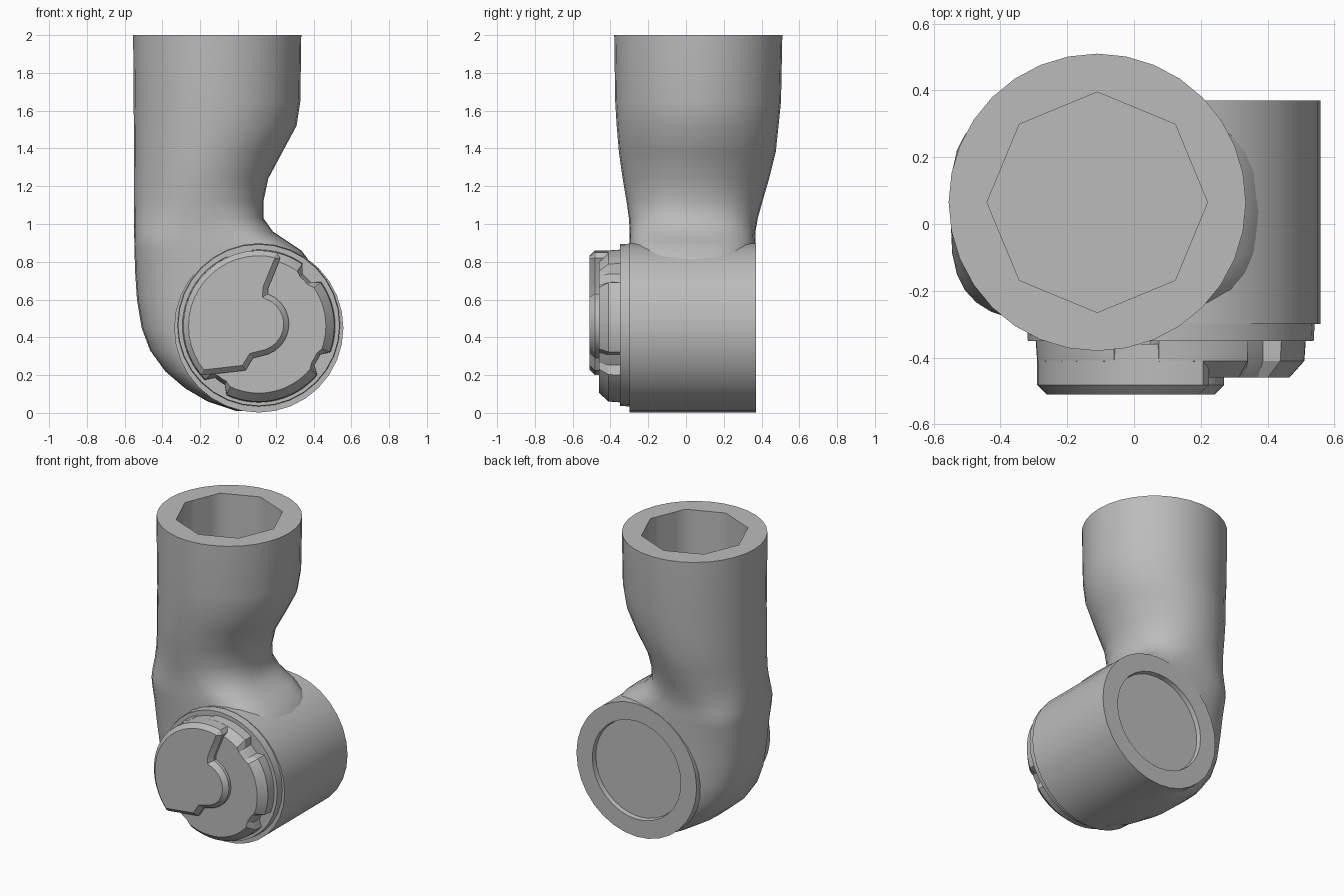
import bpy, bmesh
from math import sin, cos, pi, radians

cube = bpy.data.objects.get("Cube")
if cube:
    bpy.data.objects.remove(cube)

grey = bpy.data.materials.new("plain grey")
grey.use_nodes = True
colour = (0.5, 0.5, 0.5, 1)
grey.diffuse_color = colour
grey.node_tree.nodes["Principled BSDF"].inputs["Base Color"].default_value = colour


def smooth(ob, angle):
    bpy.ops.object.select_all(action='DESELECT')
    bpy.context.view_layer.objects.active = ob
    ob.select_set(True)
    bpy.ops.object.shade_smooth_by_angle(angle=radians(angle))


def finish(name, bm, angle):
    bmesh.ops.recalc_face_normals(bm, faces=bm.faces)
    mesh = bpy.data.meshes.new(name)
    bm.to_mesh(mesh)
    bm.free()
    mesh.materials.append(grey)
    ob = bpy.data.objects.new(name, mesh)
    bpy.context.collection.objects.link(ob)
    smooth(ob, angle)
    return ob


def loft(name, rings, angle=50):
    """Skin rings of equal point count and cap both ends."""
    bm = bmesh.new()
    loops = [[bm.verts.new(p) for p in ring] for ring in rings]
    n = len(loops[0])
    for a, b in zip(loops, loops[1:]):
        for i in range(n):
            j = (i + 1) % n
            bm.faces.new((a[i], a[j], b[j], b[i]))
    bm.faces.new(loops[0])
    bm.faces.new(loops[-1])
    return finish(name, bm, angle)


N = 32
ANGLES = [2 * pi * i / N for i in range(N)]


# Upright tube: octagonal bore, then the outside narrowing into the elbow
def bore(z, r):
    ring = []
    for a in ANGLES:
        k = r * cos(pi / 8) / cos(a % (pi / 4) - pi / 8)
        ring.append((-0.11 + k * cos(a), 0.065 + k * sin(a), z))
    return ring


def power(v, p):
    return (1 if v >= 0 else -1) * abs(v) ** (2 / p)


def oval(z, x0, x1, y0, y1, p=2):
    """Rounded section, squarer as p grows."""
    return [((x0 + x1) / 2 + (x1 - x0) / 2 * power(cos(a), p),
             (y0 + y1) / 2 + (y1 - y0) / 2 * power(sin(a), p), z) for a in ANGLES]


Y0, Y1 = -0.298, 0.368
sections = [
    (2.0, -0.555, 0.335, -0.38, 0.51), (1.65, -0.553, 0.33, -0.375, 0.503),
    (1.52, -0.551, 0.31, -0.367, 0.49), (1.38, -0.55, 0.235, -0.355, 0.475),
    (1.24, -0.55, 0.16, -0.335, 0.44), (1.12, -0.55, 0.135, -0.315, 0.405, 2.1),
    (1.03, -0.55, 0.135, -0.302, 0.38, 2.4), (0.96, -0.55, 0.185, Y0, Y1, 2.9),
    (0.91, -0.549, 0.26, Y0, Y1, 3.3), (0.86, -0.548, 0.335, Y0, Y1, 3.3),
    (0.75, -0.545, 0.42, Y0, Y1, 3), (0.6, -0.535, 0.44, Y0, Y1, 2.8),
    (0.45, -0.51, 0.44, Y0, Y1, 2.8), (0.33, -0.465, 0.44, Y0, Y1, 2.8),
    (0.22, -0.385, 0.4, Y0, Y1, 2.8), (0.13, -0.28, 0.37, Y0, Y1, 2.8),
    (0.06, -0.16, 0.29, Y0, Y1, 2.8), (0.01, -0.01, 0.17, Y0, Y1, 2.8)]
elbow = loft("elbow_tube", [bore(1.45, 0.33), bore(2.0, 0.33)] + [oval(*s) for s in sections])


# Round parts turned about the front-to-back axis
def circle(y, r, cz=0.45):
    return [(0.11 + r * cos(a), y, cz + r * sin(a)) for a in ANGLES]


loft("barrel", [circle(0.34, 0.325), circle(0.37, 0.33), circle(0.37, 0.448), circle(-0.3, 0.448)])
loft("front_flange", [circle(-0.28, 0.432, 0.465), circle(-0.35, 0.428, 0.465)])

# Clear the shallow back recess out of the elbow
cutter = loft("recess_cutter", [circle(0.32, 0.335), circle(0.6, 0.335)])
cutter.hide_render = True
cut = elbow.modifiers.new("recess", 'BOOLEAN')
cut.operation = 'DIFFERENCE'
cut.object = cutter
bpy.context.view_layer.objects.active = elbow
bpy.ops.object.modifier_apply(modifier=cut.name)
bpy.data.objects.remove(cutter)
smooth(elbow, 50)

# Bevelled cap with notches between its lobes
M = 72
NOTCHES = (45, 105, 235, 330)


def lobed(y, r, notch_r):
    ring = []
    for i in range(M):
        deg = 360 * i / M
        k = notch_r if any(abs(deg - c) <= 7 for c in NOTCHES) else r
        ring.append((0.11 + k * cos(radians(deg)), y, 0.46 + k * sin(radians(deg))))
    return ring


loft("notched_cap", [lobed(-0.34, 0.405, 0.36), lobed(-0.41, 0.4, 0.36), lobed(-0.46, 0.355, 0.34)], 25)

# Raised cam plate: a round edge on one side, a hub bulge on the other
edge = [(0.11 + 0.4 * cos(radians(a)), 0.46 + 0.4 * sin(radians(a))) for a in range(76, 221, 8)]
edge += [(-0.18, 0.2), (0.04, 0.225), (0.08, 0.29)]
edge += [(0.1 + 0.17 * cos(radians(a)), 0.47 + 0.17 * sin(radians(a))) for a in range(-70, 71, 14)]
edge += [(0.16, 0.66), (0.225, 0.82)]
bm = bmesh.new()
face = bm.faces.new([bm.verts.new((x, -0.36, z)) for x, z in edge])
out = bmesh.ops.extrude_face_region(bm, geom=[face])
front = [v for v in out["geom"] if isinstance(v, bmesh.types.BMVert)]
bmesh.ops.translate(bm, verts=front, vec=(0, -0.15, 0))
rim = [e for e in bm.edges if all(v in front for v in e.verts)]
bmesh.ops.bevel(bm, geom=rim, offset=0.028, segments=1, affect='EDGES')
finish("cam_plate", bm, 30)
